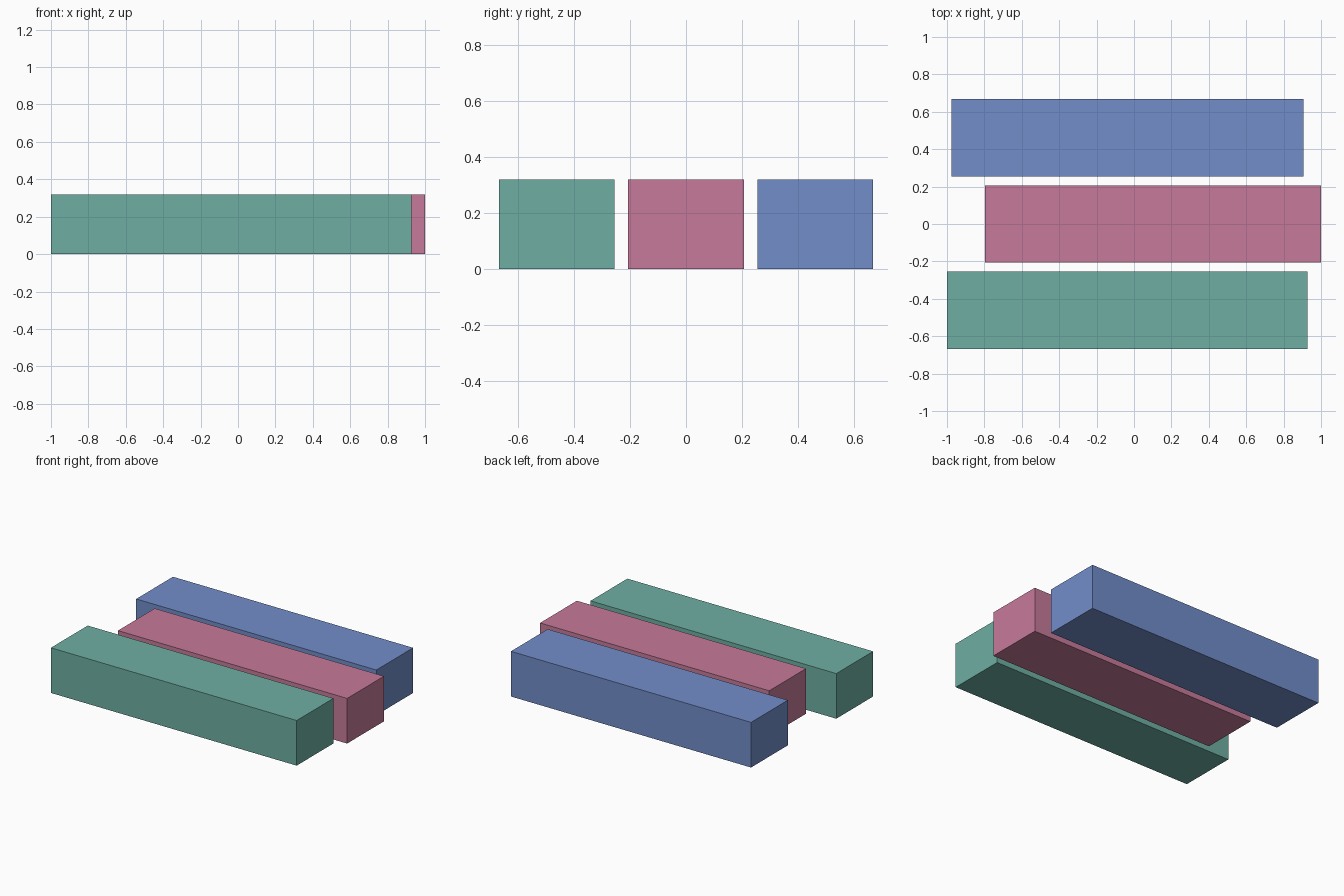
import bpy

if "Cube" in bpy.data.objects:
    bpy.data.objects.remove(bpy.data.objects["Cube"], do_unlink=True)

HEIGHT = 0.32
WIDTH = 0.412
PITCH = 0.461


def make_material(name, color):
    mat = bpy.data.materials.new(name)
    mat.use_nodes = True
    mat.diffuse_color = color
    mat.node_tree.nodes["Principled BSDF"].inputs["Base Color"].default_value = color
    return mat


def make_bar(name, x_min, x_max, y, mat):
    bpy.ops.mesh.primitive_cube_add(size=1, location=((x_min + x_max) / 2, y, HEIGHT / 2))
    bar = bpy.context.object
    bar.name = name
    bar.scale = (x_max - x_min, WIDTH, HEIGHT)
    bpy.ops.object.transform_apply(location=False, rotation=False, scale=True)
    bar.data.materials.append(mat)


# Three parallel bars, staggered lengthwise
green = make_material("sea green", (0.156, 0.43, 0.366, 1))
pink = make_material("rose pink", (0.565, 0.195, 0.32, 1))
blue = make_material("soft blue", (0.168, 0.268, 0.584, 1))

make_bar("front_bar", -1.0, 0.927, -PITCH, green)
make_bar("middle_bar", -0.797, 1.0, 0, pink)
make_bar("back_bar", -0.977, 0.906, PITCH, blue)
